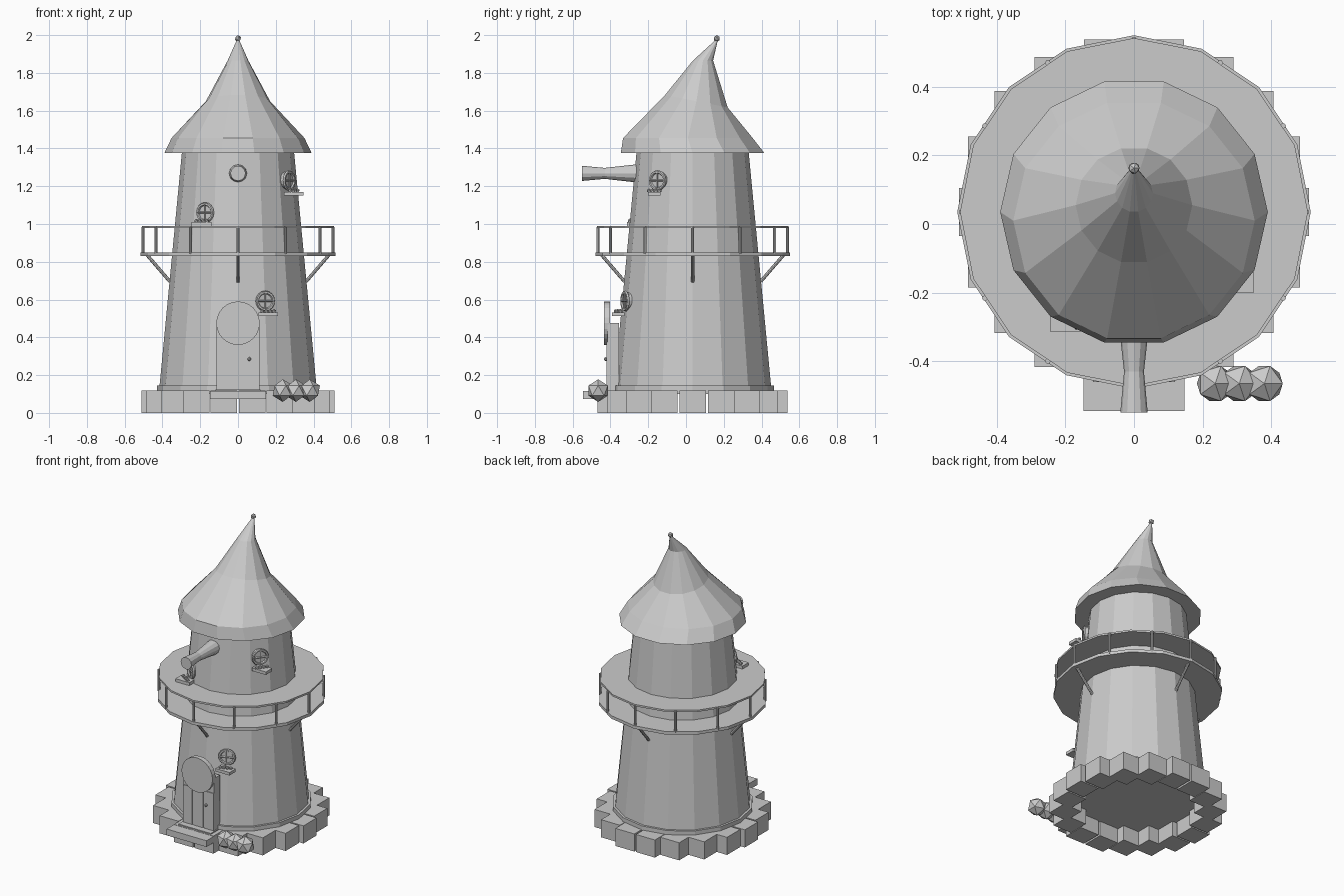
import bpy, bmesh
from math import cos, sin, pi, radians
from mathutils import Vector, Matrix

if "Cube" in bpy.data.objects:
    bpy.data.objects.remove(bpy.data.objects["Cube"])

CY = 0.035  # tower axis in y


def obj(name, bm):
    bmesh.ops.recalc_face_normals(bm, faces=bm.faces[:])
    me = bpy.data.meshes.new(name)
    bm.to_mesh(me)
    bm.free()
    o = bpy.data.objects.new(name, me)
    bpy.context.collection.objects.link(o)
    return o


def loft(name, rings, n, start=0.0, axis='Z'):
    """rings: (cx, cy, z, radius, tilt); capped at both ends."""
    bm = bmesh.new()
    loops = []
    for cx, cy, z, r, tilt in rings:
        loop = []
        for i in range(n):
            a = start + 2 * pi * i / n
            dx, dy = r * cos(a), r * sin(a)
            loop.append(bm.verts.new((cx + dx, cy + dy, z - tilt * dy)))
        loops.append(loop)
    for a, b in zip(loops, loops[1:]):
        for i in range(n):
            j = (i + 1) % n
            bm.faces.new((a[i], a[j], b[j], b[i]))
    bm.faces.new(loops[0])
    bm.faces.new(loops[-1])
    return obj(name, bm)


def box(name, c, s):
    bm = bmesh.new()
    bmesh.ops.create_cube(bm, size=1, matrix=Matrix.Translation(c) @ Matrix.Diagonal((*s, 1)))
    return obj(name, bm)


def ball(name, c, r, sub=1):
    bm = bmesh.new()
    bmesh.ops.create_icosphere(bm, subdivisions=sub, radius=r, matrix=Matrix.Translation(c))
    return obj(name, bm)


def rod(name, p, q, r1, r2=None, n=8):
    p, q = Vector(p), Vector(q)
    d = q - p
    m = Matrix.Translation((p + q) / 2) @ d.to_track_quat('Z', 'Y').to_matrix().to_4x4()
    bm = bmesh.new()
    bmesh.ops.create_cone(bm, cap_ends=True, segments=n, radius1=r1,
                          radius2=r1 if r2 is None else r2, depth=d.length, matrix=m)
    return obj(name, bm)


def polar(r, a, z):
    return Vector((r * cos(a), CY + r * sin(a), z))


# Stone ring: axis-aligned blocks
for i in range(18):
    box("base_stone", polar(0.44, radians(20 * i), 0.059), (0.14, 0.14, 0.118))

# Tower body and foot flange
loft("tower_body", [(0, CY, 0.105, 0.419, 0), (0, CY, 1.40, 0.295, 0)], 16)
loft("tower_foot", [(0, CY, 0.10, 0.43, 0), (0, CY, 0.145, 0.43, 0)], 16)

# Bent pointed roof
loft("roof", [(0, 0.035, 1.375, 0.39, 0), (0, 0.01, 1.455, 0.352, 0),
              (0, 0.055, 1.65, 0.17, 0.2), (0, 0.09, 1.865, 0.055, 0),
              (0, 0.163, 1.975, 0.006, 0)], 14)
ball("roof_finial", (0, 0.163, 1.982), 0.018)

# Balcony: floor, filled rail disc, posts and braces
loft("balcony_floor", [(0, CY, 0.83, 0.515, 0), (0, CY, 0.85, 0.515, 0)], 16)
loft("balcony_rail", [(0, CY, 0.978, 0.507, 0), (0, CY, 0.99, 0.507, 0)], 16)
for i in range(12):
    a = radians(30 * i)
    rod("balcony_post", polar(0.502, a, 0.84), polar(0.502, a, 0.985), 0.008)
for i in range(4):
    a = radians(90 * i)
    rod("balcony_brace", polar(0.485, a, 0.84), polar(0.36, a, 0.695), 0.009)

# Door: planks, round head, knob, steps
for i, (x, w) in enumerate([(-0.08, 0.068), (0, 0.07), (0.08, 0.068)]):
    box("door_plank", (x, -0.405, 0.25), (w, 0.03, 0.25))
box("door_frame", (0, -0.385, 0.295), (0.228, 0.06, 0.36))
rod("door_arch", (0, -0.402, 0.475), (0, -0.434, 0.475), 0.115, n=24)
ball("door_knob", (0.06, -0.425, 0.285), 0.011)
box("front_step", (0, -0.46, 0.095), (0.295, 0.17, 0.042))
box("door_sill", (0, -0.42, 0.115), (0.24, 0.08, 0.02))

# Spout sticking out above the door
bm = bmesh.new()
n = 12
loops = [[bm.verts.new((r * cos(2 * pi * i / n), y, 1.268 + r * sin(2 * pi * i / n)))
          for i in range(n)]
         for y, r in [(-0.2, 0.05), (-0.27, 0.047), (-0.43, 0.029), (-0.55, 0.04)]]
for a, b in zip(loops, loops[1:]):
    for i in range(n):
        bm.faces.new((a[i], a[(i + 1) % n], b[(i + 1) % n], b[i]))
bm.faces.new(loops[0])
bm.faces.new(loops[-1])
obj("spout", bm)


# Round windows with rim, crossbars, sill and flowers
def window(deg, r, z, sill_r, sill_z):
    a = radians(deg - 90)
    out = Vector((cos(a), sin(a), 0))
    side = Vector((-sin(a), cos(a), 0))
    up = Vector((0, 0, 1))
    c = polar(r, a, z)
    rod("window_pane", c - out * 0.04, c + out * 0.008, 0.046, n=16)
    m = Matrix.Translation(c + out * 0.008) @ out.to_track_quat('Z', 'Y').to_matrix().to_4x4()
    bpy.ops.mesh.primitive_torus_add(major_radius=0.046, minor_radius=0.009,
                                     major_segments=16, minor_segments=6)
    o = bpy.context.object
    o.name = "window_rim"
    o.matrix_world = m
    f = c + out * 0.012
    rod("window_bar", f - side * 0.045, f + side * 0.045, 0.005, n=4)
    rod("window_bar", f - up * 0.045, f + up * 0.045, 0.005, n=4)
    s = polar(sill_r, a, sill_z)
    box("window_sill", s, (0.104, 0.066, 0.02))
    for i in range(4):
        ball("sill_flower", s + side * (i - 1.5) * 0.022 + up * 0.016, 0.012)


window(-31.5, 0.325, 1.06, 0.37, 1.0)
window(22, 0.377, 0.592, 0.425, 0.522)
window(55.5, 0.32, 1.23, 0.359, 1.16)

# Bushes by the door
for x in (0.237, 0.307, 0.38):
    ball("bush", (x, -0.465, 0.118), 0.06)
